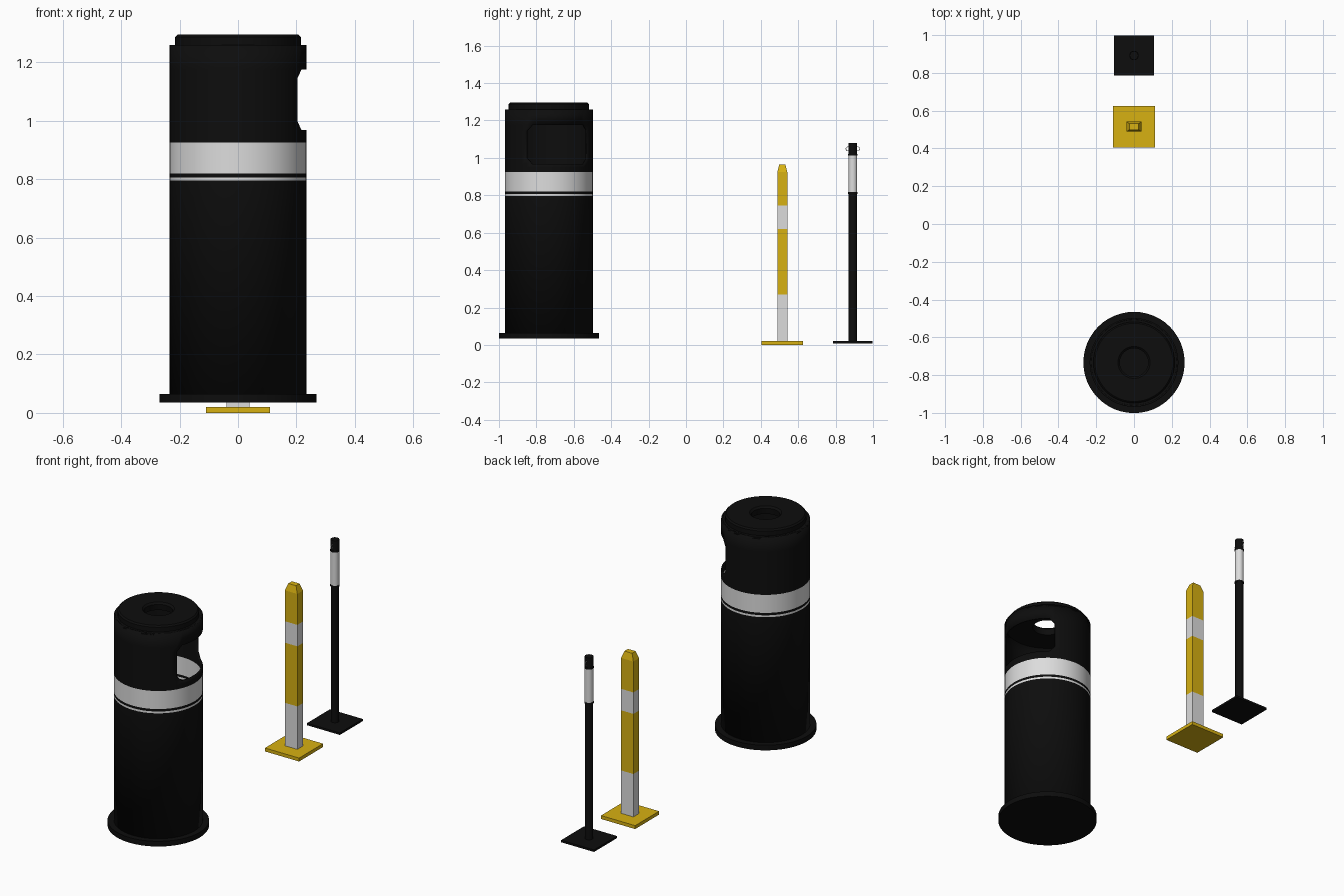
import bpy, bmesh, math
from mathutils import Matrix

if "Cube" in bpy.data.objects:
    bpy.data.objects.remove(bpy.data.objects["Cube"])


def material(name, rgb):
    m = bpy.data.materials.new(name)
    m.diffuse_color = (*rgb, 1)
    m.use_nodes = True
    m.node_tree.nodes["Principled BSDF"].inputs["Base Color"].default_value = m.diffuse_color
    return m


BLACK = material("black", (0.004, 0.004, 0.004))
LIGHT = material("light grey", (0.72, 0.72, 0.72))
YELLOW = material("yellow", (0.68, 0.44, 0.006))


def finish(name, bm, mats, loc, smooth=False):
    bmesh.ops.recalc_face_normals(bm, faces=bm.faces[:])
    me = bpy.data.meshes.new(name)
    bm.to_mesh(me)
    bm.free()
    for m in mats:
        me.materials.append(m)
    ob = bpy.data.objects.new(name, me)
    ob.location = loc
    bpy.context.collection.objects.link(ob)
    if smooth:
        bpy.ops.object.select_all(action='DESELECT')
        bpy.context.view_layer.objects.active = ob
        ob.select_set(True)
        bpy.ops.object.shade_smooth_by_angle(angle=math.radians(30))
    return ob


def lathe(name, profile, loc, n=48, colors=None, mats=(BLACK,), keep=None, smooth=True):
    """Revolve (radius, z) points; keep(segment, row) -> True, False or corner triangle to keep."""
    bm = bmesh.new()
    rings = []
    for r, z in profile:
        if r == 0:
            rings.append([bm.verts.new((0, 0, z))] * n)
        else:
            rings.append([bm.verts.new((r * math.cos(2 * math.pi * i / n),
                                        r * math.sin(2 * math.pi * i / n), z)) for i in range(n)])
    for row in range(len(profile) - 1):
        for i in range(n):
            j = (i + 1) % n
            quad = [rings[row][i], rings[row][j], rings[row + 1][j], rings[row + 1][i]]
            k = keep(i, row) if keep else True
            if k is False:
                continue
            if k is not True:
                quad = [quad[q] for q in k]
            f = bm.faces.new(list(dict.fromkeys(quad)))
            f.material_index = colors[row] if colors else 0
    bmesh.ops.delete(bm, geom=[v for v in bm.verts if not v.link_faces], context='VERTS')
    return finish(name, bm, mats, loc, smooth)


def box(name, size, loc, mat):
    bm = bmesh.new()
    bmesh.ops.create_cube(bm, size=1, matrix=Matrix.Diagonal((*size, 1)))
    return finish(name, bm, [mat], loc)


# Litter bin: thin shell with reflective bands and a wide side opening
BIN = (0, -0.733, 0)
LOW, HIGH = 6, 8          # profile rows of the opening
FIRST, LAST = -4, 7       # segments of the opening (-30 to 60 degrees)


def opening(i, row):
    s = i if i < 24 else i - 48
    if not (LOW <= row <= HIGH and FIRST <= s <= LAST):
        return True
    # rounded corners of the opening
    corners = {(FIRST, LOW): (0, 1, 3), (LAST, LOW): (0, 1, 2),
               (FIRST, HIGH): (0, 2, 3), (LAST, HIGH): (1, 2, 3)}
    return corners.get((s, row), False)


R = 0.235
heights = [0.05, 0.795, 0.806, 0.82, 0.925, 0.95, 0.968, 0.998, 1.145, 1.175, 1.26]
body = lathe("bin_body", [(R, z) for z in heights], BIN,
             colors=[0, 1, 0, 1, 0, 0, 0, 0, 0, 0], mats=(BLACK, LIGHT), keep=opening)
shell = body.modifiers.new("wall", 'SOLIDIFY')
shell.thickness = 0.008
shell.offset = -1
lathe("bin_base", [(0, 0.035), (0.268, 0.035), (0.268, 0.065), (0.235, 0.065), (0, 0.065)], BIN)
# Lid ring with an open hole in the middle
lathe("bin_lid", [(0.08, 1.25), (R, 1.25), (R, 1.26), (0.215, 1.26), (0.215, 1.287),
                  (0.207, 1.295), (0.085, 1.295), (0.075, 1.285), (0.08, 1.25)], BIN)

# Yellow striped post with tapered top
Y = 0.515
box("yellow_post_plate", (0.22, 0.22, 0.02), (0, Y, 0.01), YELLOW)
bm = bmesh.new()
levels = [(0.02, 1, 1), (0.27, 1, 0), (0.62, 1, 1), (0.745, 1, 0), (0.925, 1, 0), (0.965, 0.62, 0)]
rows = [[bm.verts.new((sx * 0.04 * k, sy * 0.0265 * k, z))
         for sx, sy in ((-1, -1), (1, -1), (1, 1), (-1, 1))] for z, k, _ in levels]
for a in range(len(rows) - 1):
    for i in range(4):
        j = (i + 1) % 4
        f = bm.faces.new((rows[a][i], rows[a][j], rows[a + 1][j], rows[a + 1][i]))
        f.material_index = levels[a][2]
bm.faces.new(rows[-1])
bm.faces.new(rows[0]).material_index = 1
finish("yellow_post", bm, [YELLOW, LIGHT], (0, Y, 0))

# Slim black post with reflective sleeve
P = (0, 0.892, 0)
box("black_post_plate", (0.212, 0.212, 0.012), (P[0], P[1], 0.014), BLACK)
lathe("black_post", [(0, 0.02), (0.022, 0.02), (0.022, 0.808), (0.025, 0.808), (0.025, 0.818),
                     (0.0235, 0.818), (0.0235, 1.012), (0.025, 1.012), (0.025, 1.022),
                     (0.023, 1.022), (0.023, 1.08), (0, 1.08)], P, n=24,
      colors=[0, 0, 0, 0, 0, 1, 0, 0, 0, 0, 0], mats=(BLACK, LIGHT))
# Small wire eyelets on both sides of the head
for side, label in ((-1, "front"), (1, "back")):
    bpy.ops.mesh.primitive_torus_add(location=(0, P[1] + side * 0.026, 1.048),
                                     rotation=(0, math.pi / 2, 0), major_radius=0.011,
                                     minor_radius=0.0015, major_segments=20, minor_segments=6)
    ring = bpy.context.object
    ring.name = label + "_eyelet"
    ring.data.materials.append(LIGHT)
